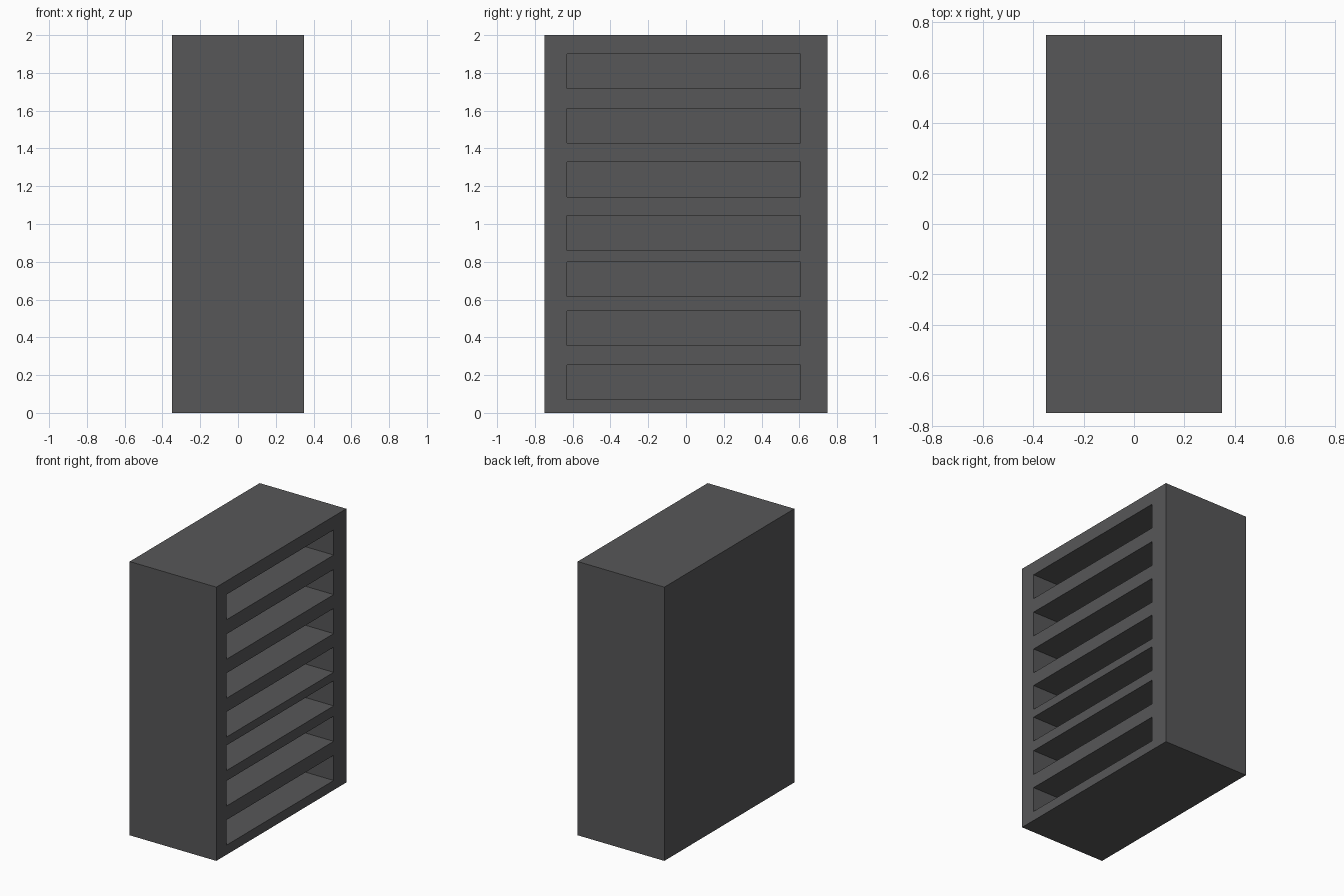
import bpy, bmesh
from mathutils import Matrix

if "Cube" in bpy.data.objects:
    bpy.data.objects.remove(bpy.data.objects["Cube"])

# Overall cabinet size and slot layout
WIDTH, LENGTH, HEIGHT = 0.70, 1.50, 2.00
SLOT_Y = (-0.63, 0.605)
SLOT_H = 0.184
SLOT_BOTTOMS = (0.07, 0.356, 0.615, 0.86, 1.143, 1.428, 1.717)
SLOT_BACK_X = -0.25

grey = bpy.data.materials.new("dark grey")
grey.diffuse_color = (0.095, 0.095, 0.098, 1)
grey.use_nodes = True
grey.node_tree.nodes["Principled BSDF"].inputs["Base Color"].default_value = grey.diffuse_color


def add_box(bm, lo, hi):
    """Add an axis-aligned box between two corners."""
    size = [b - a for a, b in zip(lo, hi)]
    mid = [(a + b) / 2 for a, b in zip(lo, hi)]
    matrix = Matrix.Translation(mid) @ Matrix.Diagonal((*size, 1))
    bmesh.ops.create_cube(bm, size=1, matrix=matrix)


def make_object(name, boxes):
    bm = bmesh.new()
    for lo, hi in boxes:
        add_box(bm, lo, hi)
    mesh = bpy.data.meshes.new(name)
    bm.to_mesh(mesh)
    bm.free()
    mesh.materials.append(grey)
    obj = bpy.data.objects.new(name, mesh)
    bpy.context.collection.objects.link(obj)
    return obj


# Solid cabinet body
cabinet = make_object("cabinet", [((-WIDTH / 2, -LENGTH / 2, 0),
                                   (WIDTH / 2, LENGTH / 2, HEIGHT))])

# Seven open compartments cut into the right side
cutter = make_object("compartment_cutter", [
    ((SLOT_BACK_X, SLOT_Y[0], z), (WIDTH / 2 + 0.1, SLOT_Y[1], z + SLOT_H))
    for z in SLOT_BOTTOMS])
cutter.hide_render = True

cut = cabinet.modifiers.new("compartments", 'BOOLEAN')
cut.operation = 'DIFFERENCE'
cut.solver = 'EXACT'
cut.object = cutter

# Apply the cut and discard the helper
bpy.context.view_layer.objects.active = cabinet
cabinet.select_set(True)
bpy.ops.object.modifier_apply(modifier=cut.name)
bpy.data.objects.remove(cutter)
